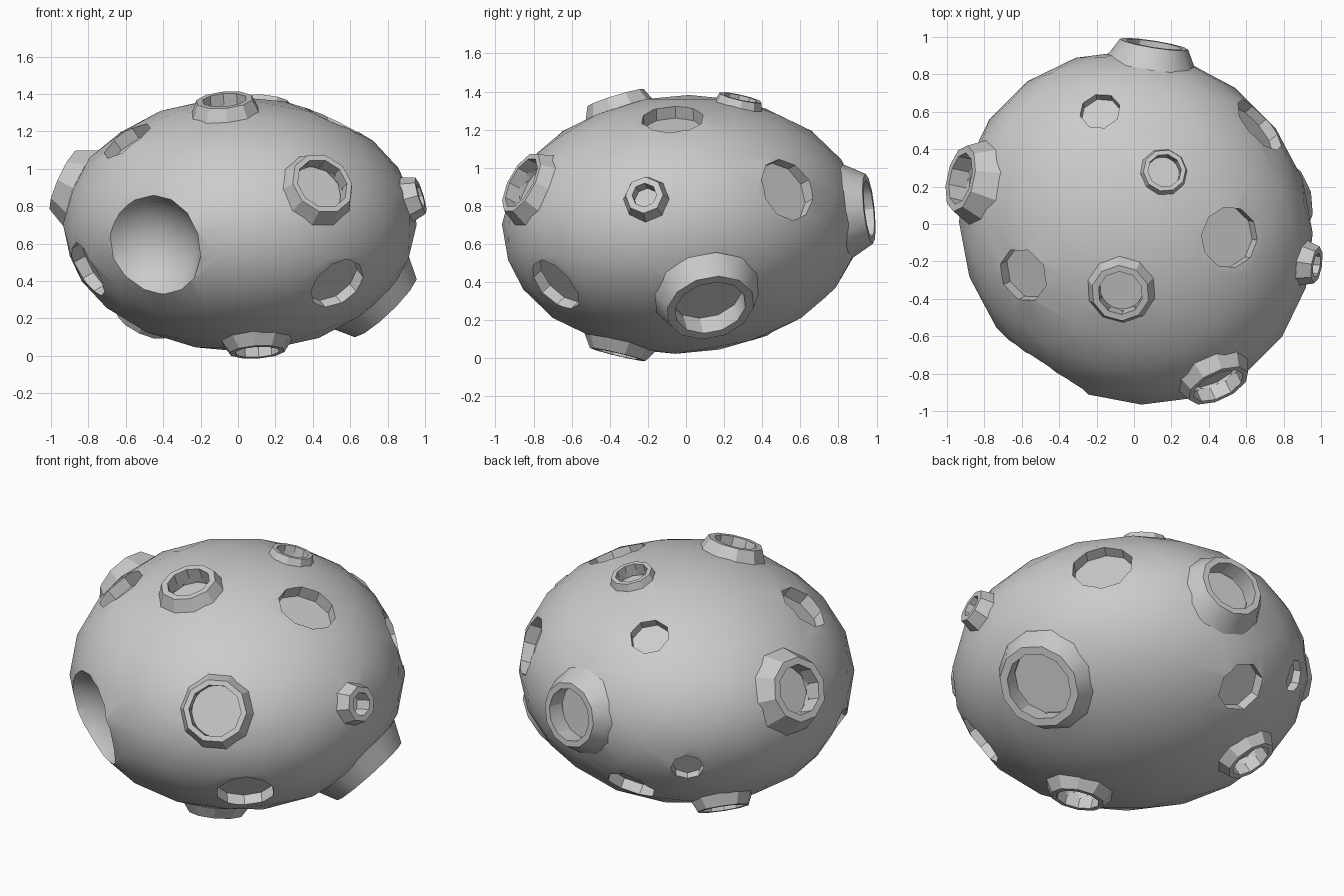
import bpy, bmesh, math
from mathutils import Matrix, Vector

if "Cube" in bpy.data.objects:
    bpy.data.objects.remove(bpy.data.objects["Cube"])

# body = unit sphere stretched by SHAPE and moved to CENTRE
SHAPE = Matrix(((0.94, -0.03, 0), (-0.03, 0.94, 0.035), (0, 0, 0.675)))
CENTRE = Vector((0.01, -0.02, 0.703))

# sunken pits: x, y, z, radius, sides
PITS = [
    (0.51, -0.66, 0.39, 0.16, 10),
    (-0.61, -0.28, 1.17, 0.15, 8),
    (-0.82, -0.25, 0.45, 0.16, 10),
    (0.67, 0.53, 0.89, 0.17, 10),
    (0.50, -0.07, 1.25, 0.165, 10),
    (-0.18, 0.60, 1.20, 0.11, 8),
    (-0.52, 0.73, 0.55, 0.09, 8),
    (-0.15, 0.75, 0.33, 0.14, 8),
]

# raised craters: x, y, z, base radius, rim radius, inner radius, height, sides
RIMS = [
    (0.43, -0.82, 0.90, 0.205, 0.175, 0.145, 0.045, 10),
    (0.10, -0.35, 0.06, 0.20, 0.15, 0.12, 0.045, 10),
    (-0.07, -0.36, 1.33, 0.19, 0.155, 0.12, 0.05, 10),
    (0.76, 0.12, 0.30, 0.275, 0.235, 0.19, 0.06, 12),
    (0.92, -0.21, 0.84, 0.125, 0.10, 0.065, 0.06, 8),
    (0.16, 0.28, 1.34, 0.135, 0.115, 0.09, 0.03, 10),
    (0.10, 0.92, 0.78, 0.23, 0.185, 0.15, 0.055, 12),
    (-0.90, 0.24, 0.92, 0.225, 0.18, 0.14, 0.07, 10),
    (-0.50, 0.37, 0.20, 0.18, 0.145, 0.115, 0.045, 10),
]


def frame(x, y, z):
    """Placement on the body surface with local z pointing outward."""
    u = (SHAPE.inverted() @ (Vector((x, y, z)) - CENTRE)).normalized()
    n = (SHAPE.inverted().transposed() @ u).normalized()
    return Matrix.Translation(SHAPE @ u + CENTRE) @ n.to_track_quat('Z', 'Y').to_matrix().to_4x4()


def make(name, bm):
    bmesh.ops.recalc_face_normals(bm, faces=bm.faces)
    me = bpy.data.meshes.new(name)
    bm.to_mesh(me)
    bm.free()
    ob = bpy.data.objects.new(name, me)
    bpy.context.collection.objects.link(ob)
    return ob


def smooth(ob):
    bpy.ops.object.select_all(action='DESELECT')
    ob.select_set(True)
    bpy.context.view_layer.objects.active = ob
    bpy.ops.object.shade_smooth_by_angle(angle=math.radians(30))


def plug(bm, m, r, depth, sides):
    """Closed cylinder that cuts down to the given depth."""
    top = 0.2
    bmesh.ops.create_cone(bm, cap_ends=True, segments=sides, radius1=r, radius2=r,
                          depth=top + depth,
                          matrix=m @ Matrix.Translation((0, 0, (top - depth) / 2)))


# all cutters in one mesh
cut = bmesh.new()
for x, y, z, r, sides in PITS:
    plug(cut, frame(x, y, z), r, 0.02 + 0.4 * r, sides)
for x, y, z, rb, ro, ri, h, sides in RIMS:
    plug(cut, frame(x, y, z), ri + 0.003, 0.035 + 0.1 * ri, sides)
# large round scoop at the front
bmesh.ops.create_uvsphere(cut, u_segments=14, v_segments=14, radius=0.33,
                          matrix=frame(-0.47, -0.79, 0.58) @ Matrix.Translation((0, 0, 0.11)))
cutter = make("crater_cutters", cut)
for p in cutter.data.polygons:
    p.use_smooth = True
cutter.hide_render = True
cutter.hide_set(True)

# main body
bm = bmesh.new()
bmesh.ops.create_icosphere(bm, subdivisions=3, radius=1.006)
for v in bm.verts:
    v.co = SHAPE @ v.co + CENTRE
body = make("rock_body", bm)
mod = body.modifiers.new("craters", 'BOOLEAN')
mod.operation = 'DIFFERENCE'
mod.solver = 'EXACT'
mod.object = cutter
bpy.context.view_layer.objects.active = body
bpy.ops.object.modifier_apply(modifier=mod.name)
bpy.data.objects.remove(cutter)
smooth(body)

# raised crater rims
for i, (x, y, z, rb, ro, ri, h, sides) in enumerate(RIMS):
    m = frame(x, y, z)
    sink = 0.06
    profile = [(rb + (rb - ro) * 0.4, -sink), (ro, h), (ri, h), (ri, -0.035)]
    bm = bmesh.new()
    rings = [[bm.verts.new(m @ Vector((r * math.cos(2 * math.pi * k / sides),
                                       r * math.sin(2 * math.pi * k / sides), zz)))
              for k in range(sides)] for r, zz in profile]
    n = len(rings)
    for j in range(n):
        a, b = rings[j], rings[(j + 1) % n]
        for k in range(sides):
            q = (k + 1) % sides
            bm.faces.new((a[k], a[q], b[q], b[k]))
    smooth(make(f"crater_rim_{i + 1}", bm))
